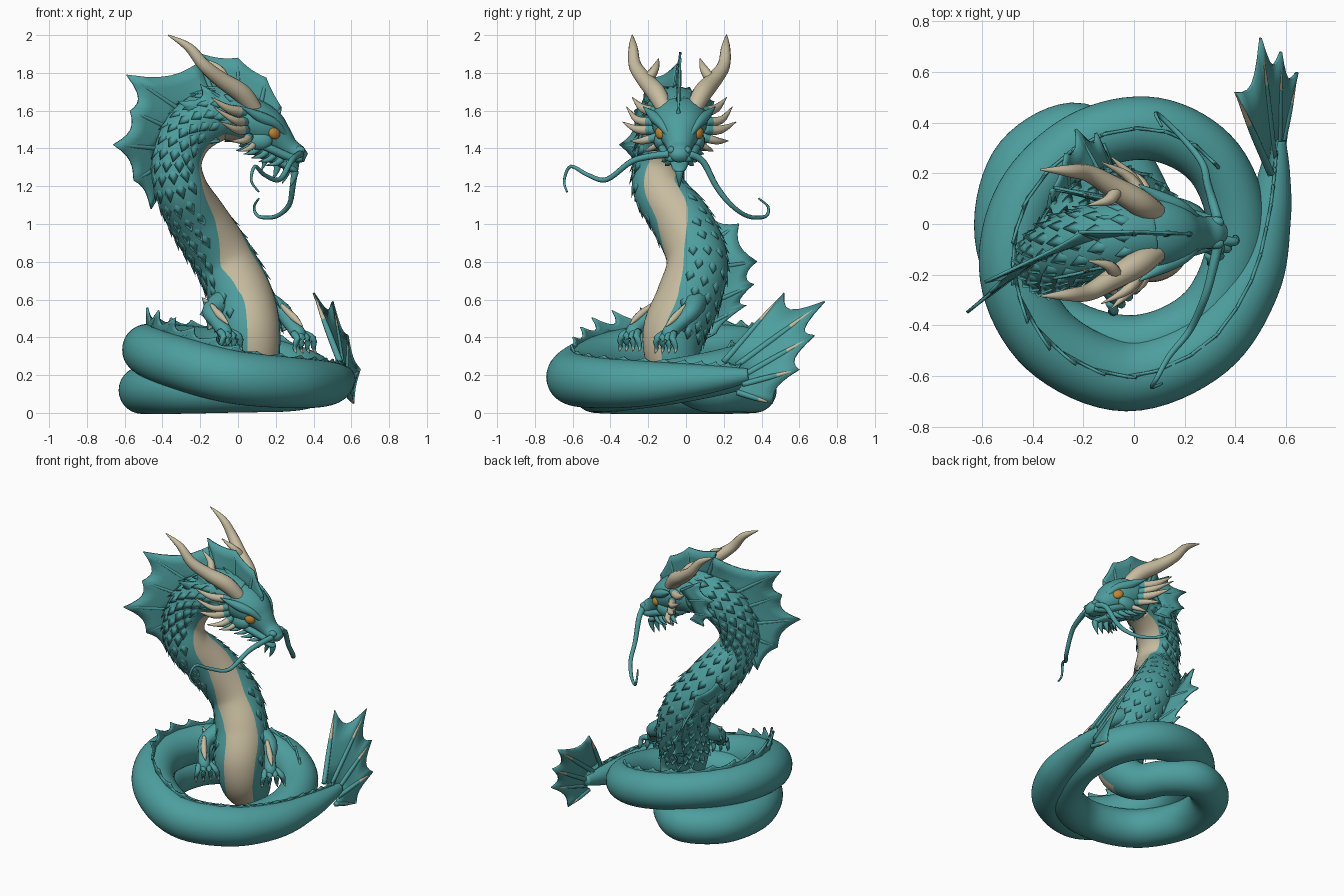
import bpy, bmesh, math
from mathutils import Vector as V

def mat(name, c):
    m = bpy.data.materials.new(name)
    m.diffuse_color = (*c, 1)
    return m
TEAL = mat("teal scales", (0.075, 0.345, 0.345))
CREAM = mat("cream horn and belly", (0.57, 0.50, 0.345))
AMBER = mat("amber eye", (0.55, 0.24, 0.03))
HY = -0.035   # mirror plane of the head

def finish(name, bm, mats, smooth=True):
    bmesh.ops.recalc_face_normals(bm, faces=bm.faces)
    me = bpy.data.meshes.new(name)
    bm.to_mesh(me)
    bm.free()
    for m in mats:
        me.materials.append(m)
    if smooth:
        me.shade_smooth()
    ob = bpy.data.objects.new(name, me)
    bpy.context.collection.objects.link(ob)
    return ob

def full(r):
    """Row = x, y, z, half width, half height, up vector."""
    r = tuple(r)
    if len(r) == 4: return r + (r[3], 0, 0, 1)
    if len(r) == 5: return r + (0, 0, 1)
    if len(r) == 7: return r[:4] + (r[3],) + r[4:]
    return r

def spline(rows, u):
    n = len(rows) - 1
    i = min(int(u), n - 1)
    t = u - i
    p = [rows[max(0, min(n, i + k))] for k in (-1, 0, 1, 2)]
    return [0.5 * (2*b + (c - a)*t + (2*a - 5*b + 4*c - d)*t*t + (3*b - a - 3*c + d)*t**3)
            for a, b, c, d in zip(*p)]

def frame(rows, u):
    q = spline(rows, u)
    n = len(rows) - 1
    a, b = spline(rows, max(0, u - .02)), spline(rows, min(n, u + .02))
    t = (V(b[:3]) - V(a[:3])).normalized()
    d = V(q[5:8])
    d = d - t * d.dot(t)
    if d.length < .05:
        d = V((1, 0, 0)) - t * t.x
    d.normalize()
    return V(q[:3]), t, d, t.cross(d), max(.0015, q[3]), max(.0015, q[4])

def loft(name, rows, mats, seg=10, sub=5, pick=None):
    rows = [full(r) for r in rows]
    bm = bmesh.new()
    rings, n = [], (len(rows) - 1) * sub
    for k in range(n + 1):
        p, t, d, s, w, h = frame(rows, k / sub)
        rings.append([bm.verts.new(p + d*h*math.cos(a) + s*w*math.sin(a))
                      for a in (2*math.pi*j/seg for j in range(seg))])
    for k in range(n):
        for j in range(seg):
            f = bm.faces.new((rings[k][j], rings[k][(j+1) % seg], rings[k+1][(j+1) % seg], rings[k+1][j]))
            if pick:
                f.material_index = int(pick((k + .5)/sub, 360*(j + .5)/seg))
    bm.faces.new(rings[0])
    f = bm.faces.new(rings[-1])
    if pick:
        f.material_index = int(pick(len(rows) - 1, 0))
    return finish(name, bm, mats)

def web(name, bases, tips, sag=.35, rib=.012, cream=.8):
    """Membrane between ribs; ribs have cream ends."""
    bases, tips = [V(b) for b in bases], [V(t) for t in tips]
    bm = bmesh.new()
    N, M = 6, 3
    for i in range(len(tips) - 1):
        g = []
        for k in range(N + 1):
            s = k / N
            b = bases[i].lerp(bases[i+1], s)
            e = tips[i].lerp(tips[i+1], s).lerp(b, sag*4*s*(1-s))
            g.append([bm.verts.new(b.lerp(e, j/M)) for j in range(M + 1)])
        for k in range(N):
            for j in range(M):
                bm.faces.new((g[k][j], g[k+1][j], g[k+1][j+1], g[k][j+1]))
    bmesh.ops.remove_doubles(bm, verts=bm.verts, dist=.0005)
    ob = finish(name, bm, [TEAL])
    so = ob.modifiers.new("thickness", 'SOLIDIFY')
    so.thickness, so.offset = .012, 0
    for i, (b, t) in enumerate(zip(bases, tips)):
        if rib and (t - b).length > .03:
            loft(f"{name}_rib_{i}", [(*b, rib), (*b.lerp(t, .5), rib*.9), (*t, .002)], [TEAL, CREAM],
                 6, 5, lambda u, a: u > 2*cream)

# Body: neck, two coils and tail in one tube
body = [(.06,-.04,1.55,.13, .3,0,1), (-.1,-.06,1.585,.145, -.3,0,1), (-.255,-.1,1.495,.143, -.8,-.2,.6),
        (-.325,-.14,1.34,.135, -1,-.25,.1), (-.3,-.14,1.18,.14, -1,-.05,-.2), (-.2,-.015,1.0,.158, -.8,.5,-.4),
        (-.07,.06,.8,.162, -.5,.85,0), (.02,.01,.6,.17, -.55,.8,0), (.06,-.065,.42,.165, -.55,.8,0),
        (.07,-.05,.25,.14, -.4,.8,.5), (.03,.09,.13,.12, 0,.2,1), (-.06,.25,.12,.115, 0,0,1)]
body += [(*p, 0, 0, 1) for p in [
        (-.24,.36,.12,.12), (-.45,.22,.12,.125), (-.5,-.08,.12,.125), (-.33,-.38,.12,.125),
        (0,-.48,.122,.12), (.29,-.35,.13,.12), (.41,-.05,.17,.12), (.32,.24,.23,.12),
        (.08,.375,.29,.125), (-.2,.32,.33,.125), (-.42,.1,.34,.13), (-.475,-.2,.33,.135),
        (-.33,-.47,.27,.14), (-.03,-.6,.19,.14), (.28,-.48,.16,.135), (.46,-.23,.155,.12),
        (.53,.02,.17,.09), (.555,.2,.185,.062), (.565,.33,.2,.035)]]
loft("body", body, [TEAL, CREAM], 48, 8, lambda u, a: u < 9.5 and abs(a - 180) < 34)
BODY = [full(r) for r in body]

def back(u, k=.92):
    p, t, d, s, w, h = frame(BODY, u)
    return p + d*h*k, t, d

# Overlapping scale flakes on the neck, lying almost flat
bm = bmesh.new()
for i in range(24):
    u = .7 + i*.31
    p, t, d, s, w, h = frame(BODY, u)
    for j in range(-4, 5):
        a = math.radians(j*28 + (14 if i % 2 else 0))
        if abs(a) > 2.2: continue
        n = d*math.cos(a) + s*math.sin(a)
        x = s*math.cos(a) - d*math.sin(a)
        c = p + n*w
        v = [bm.verts.new(q) for q in (c - t*.05 - n*.014, c + x*.038 - n*.010, c + t*.065 + n*.014,
                                       c - x*.038 - n*.010, c + n*.004)]
        for f in ((0, 1, 4), (1, 2, 4), (2, 3, 4), (3, 0, 4), (3, 2, 1, 0)):
            bm.faces.new([v[q] for q in f])
finish("neck_scales", bm, [TEAL])

# Crest and mane
web("crest", [(.2,-.04,1.56), (.12,-.04,1.63), (0,-.04,1.67), (-.13,-.06,1.68)],
    [(.23,-.04,1.62), (.15,-.035,1.775), (0,-.03,1.88), (-.22,-.03,1.91)], .07, .014, 1.1)
web("mane", [(-.13,-.06,1.68), (-.27,-.09,1.58), (-.35,-.12,1.5), (-.41,-.15,1.4), (-.43,-.15,1.3), (-.42,-.13,1.18)],
    [(-.2,-.03,1.86), (-.59,-.23,1.79), (-.57,-.27,1.6), (-.66,-.35,1.42), (-.55,-.25,1.23), (-.46,-.15,1.08)],
    .2, .014, .75)
# Side frills either side of the mane
for s in (-1, 1):
    web("neck_frill", [(-.02, HY+s*.12, 1.62), (-.1, HY+s*.14, 1.58), (-.15, HY+s*.14, 1.5), (-.1, HY+s*.12, 1.44)],
        [(-.2, HY+s*.15, 1.74), (-.32, HY+s*.18, 1.65), (-.31, HY+s*.17, 1.53), (-.22, HY+s*.15, 1.43)], .3, .01, .9)
# Fin on the lower back of the neck
web("lower_back_fin", [back(u)[0] for u in (4.9, 5.4, 6, 6.7, 7.4, 8)],
    [(-.33,.13,1.06), (-.27,.28,1.0), (-.23,.375,.8), (-.15,.36,.68), (-.12,.32,.57), (-.04,.16,.42)], .25, .012, .92)
# Spines along the upper coil
us = [19 + .42*i for i in range(26)]
tips = []
for u in us:
    b, t, d = back(u)
    hgt = .04 + .075*math.exp(-((u - 23.2)/1.1)**2)
    if u > 25: hgt = .025
    tips.append(b + d*hgt + t*hgt*.9)
web("coil_fin", [back(u)[0] for u in us], tips, .6, .008, 1.1)

# Tail fan
web("tail_fan", [(.54,.2,.27), (.55,.27,.25), (.57,.31,.2), (.58,.3,.15), (.58,.27,.11)],
    [(.40,.52,.635), (.50,.735,.59), (.58,.68,.41), (.645,.6,.23), (.61,.46,.05)], .19, .017, .62)

# Head and jaw
loft("head", [(-.06,HY,1.56,.125,.125, .3,0,1), (.05,HY,1.55,.15,.125, .4,0,1), (.14,HY,1.51,.135,.115, .5,0,1),
              (.205,HY,1.455,.095,.09, .6,0,1), (.27,HY,1.4,.066,.058, .6,0,1), (.325,HY,1.368,.062,.046, .5,0,1),
              (.36,HY,1.352,.03,.025, .5,0,1)], [TEAL], 20, 5)
loft("lower_jaw", [(.04,HY,1.46,.1,.06), (.14,HY,1.385,.075,.045), (.22,HY,1.33,.052,.026),
                   (.29,HY,1.29,.034,.018), (.315,HY,1.28,.012,.008)], [TEAL], 14, 4)
for i, (x, z) in enumerate(((.3, 1.28), (.26, 1.3), (.21, 1.32), (.15, 1.37))):
    loft(f"beard_{i}", [(x, HY, z, .022), (x-.005, HY, z-.035, .016), (x-.025, HY, z-.085, .002)], [TEAL], 8, 3)

def pair(name, rows, mats, seg=10, sub=4, pick=None):
    for s, side in ((-1, "right"), (1, "left")):
        loft(f"{name}_{side}", [(r[0], HY + s*r[1], *r[2:]) for r in rows], mats, seg, sub, pick)

def ball(name, loc, r, scale, m):
    bm = bmesh.new()
    bmesh.ops.create_uvsphere(bm, u_segments=16, v_segments=10, radius=r)
    ob = finish(name, bm, [m])
    ob.location, ob.scale = loc, scale
    return ob

for s in (-1, 1):
    e = ball("eye", (.192, HY + s*.103, 1.48), .04, (.9, .5, .75), AMBER)
    e.rotation_euler = (0, .5, -s*.6)
    ball("nostril", (.325, HY + s*.042, 1.39), .028, (1.1, .8, .8), TEAL)
    ball("cheek", (.11, HY + s*.1, 1.44), .06, (1.2, .6, .8), TEAL)

# Horns, brows and cheek spines, mirrored
pair("horn", [(.1,.07,1.59,.04), (.02,.12,1.69,.052), (-.09,.185,1.765,.043), (-.18,.235,1.84,.034),
              (-.26,.245,1.935,.024), (-.37,.25,2.0,.003)], [CREAM], 12, 5)
pair("horn_prong", [(-.07,.17,1.76,.03), (-.1,.13,1.82,.022), (-.18,.11,1.875,.003)], [CREAM])
pair("brow", [(.26,.045,1.455,.012), (.2,.095,1.528,.024), (.12,.13,1.565,.03), (.02,.19,1.62,.003)], [TEAL])
pair("lip", [(.34,.04,1.345,.018), (.27,.06,1.355,.022), (.18,.085,1.395,.022), (.1,.11,1.42,.01)], [TEAL])
for i, (b, m, t, r) in enumerate((
        ((.05,.11,1.59), (-.05,.19,1.61), (-.14,.25,1.67), .03), ((.04,.13,1.54), (-.02,.22,1.55), (-.13,.28,1.62), .026),
        ((.04,.13,1.5), (-.01,.22,1.5), (-.09,.3,1.54), .028), ((.06,.12,1.46), (.03,.2,1.44), (-.04,.26,1.44), .024),
        ((.09,.1,1.43), (.06,.15,1.4), (.0,.18,1.385), .018))):
    pair(f"cheek_spine_{i}", [(*b, r), (*m, r*.8), (*t, .002)], [TEAL, CREAM], 8, 4, lambda u, a: u > .5)
for i in range(5):   # small teal tufts on the crown and jaw
    x, z = .16 - .05*i, 1.57 + .02*i
    pair(f"crown_tuft_{i}", [(x,.045,z,.024), (x-.04,.055,z+.04,.016), (x-.11,.065,z+.055,.002)], [TEAL], 6, 3)
    x, z = .23 - .04*i, 1.34 + .02*i
    pair(f"jaw_tuft_{i}", [(x,.04+.012*i,z,.02), (x-.03,.06+.015*i,z-.02,.014), (x-.08,.075+.018*i,z-.03,.002)], [TEAL], 6, 3)

# Whiskers
for name, pts in (("right", [(.33,-.09,1.37), (.31,-.18,1.36), (.28,-.29,1.33), (.22,-.42,1.235), (.14,-.52,1.26),
                             (.09,-.61,1.305), (.07,-.645,1.23), (.11,-.63,1.17)]),
                  ("left", [(.33,.02,1.37), (.31,.09,1.33), (.29,.16,1.2), (.27,.24,1.1), (.2,.33,1.04),
                            (.11,.42,1.04), (.085,.435,1.09), (.11,.385,1.135)])):
    loft("whisker_" + name, [(*p, .017*(1 - i/8) + .003) for i, p in enumerate(pts)], [TEAL], 8, 5)

# Arms, hands and clawed fingers
for name, arm in (
        ("right", [(-.06,-.05,.6,.07), (-.14,-.15,.54,.05), (-.11,-.23,.48,.037), (-.07,-.28,.43,.04), (-.05,-.295,.4,.02)]),
        ("left", [(.11,.05,.6,.07), (.23,.03,.54,.05), (.28,-.04,.47,.037), (.32,-.09,.42,.04), (.335,-.1,.39,.02)])):
    loft("arm_" + name, arm, [TEAL], 12, 5)
    hand, drop = V(arm[3][:3]), V((.03, -.015, -.075))
    across = V((.7, .7, 0))
    for k in range(4):
        o = across*(k - 1.5)*.024
        a, b = hand + o, hand + o*1.7 + drop*.5 + V((.02, -.015, .01))
        loft(f"finger_{name}_{k}", [(*a, .02), (*b, .018), (*(hand + o*2 + drop), .013),
                                    (*(hand + o*2.1 + drop*1.4), .002)], [TEAL, CREAM], 8, 3, lambda u, a: u > 2.3)
    e, w = V(arm[1][:3]), V(arm[2][:3])
    web("elbow_fin_" + name, [e + V((0, 0, .03)), e, w],
        [e + V((-.05, .02, .07)), e + V((-.06, .03, -.02)), w + V((-.05, .03, -.04))], .25, .013, .5)
    # Cream ridge along the forearm
    loft("forearm_ridge_" + name, [(*(e + V((.0, -.03, .03))), .012), (*(w + V((.015, -.02, .035))), .02),
                                   (*(hand + V((.02, -.015, .04))), .004)], [CREAM], 8, 4)
